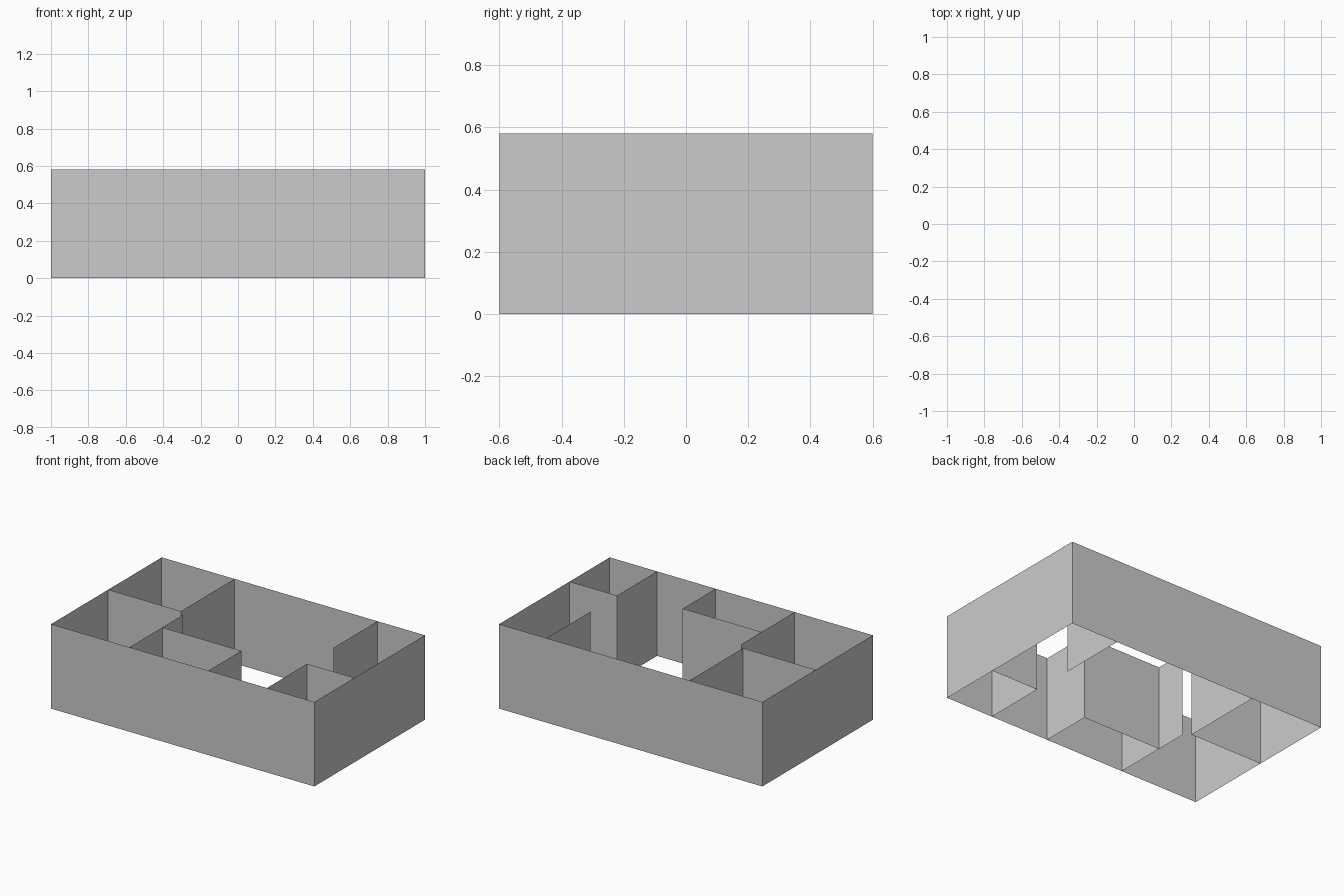
import bpy, bmesh

if "Cube" in bpy.data.objects:
    bpy.data.objects.remove(bpy.data.objects["Cube"])

HEIGHT = 0.58


def wall(name, path, closed=False):
    """Raise a plan polyline into a paper-thin wall."""
    bm = bmesh.new()
    verts = [bm.verts.new((x, y, 0)) for x, y in path]
    edges = [bm.edges.new(pair) for pair in zip(verts, verts[1:])]
    if closed:
        edges.append(bm.edges.new((verts[-1], verts[0])))
    top = bmesh.ops.extrude_edge_only(bm, edges=edges)["geom"]
    bmesh.ops.translate(bm, vec=(0, 0, HEIGHT),
                        verts=[g for g in top if isinstance(g, bmesh.types.BMVert)])
    bmesh.ops.recalc_face_normals(bm, faces=bm.faces)
    mesh = bpy.data.meshes.new(name)
    bm.to_mesh(mesh)
    bm.free()
    obj = bpy.data.objects.new(name, mesh)
    bpy.context.collection.objects.link(obj)
    return obj


# Outer shell, split where the partitions meet it
wall("outer_wall", [(-1, -0.6), (-0.405, -0.6), (1, -0.6), (1, -0.165),
                    (1, 0.6), (-0.447, 0.6), (-1, 0.6), (-1, 0.02)], closed=True)

# Corner rooms
wall("back_left_room", [(-1, 0.02), (-0.447, 0.02), (-0.447, 0.6)])
wall("front_right_room", [(0.64, -0.6), (0.64, -0.165), (1, -0.165)])

# Front middle room and its long left partition
wall("front_left_partition", [(-0.405, -0.6), (-0.405, -0.243), (-0.405, -0.02)])
wall("front_middle_room", [(-0.405, -0.243), (0.195, -0.243), (0.195, -0.6)])

# Free-ending partition from the back wall
wall("back_right_partition", [(0.64, 0.6), (0.64, 0.125)])
